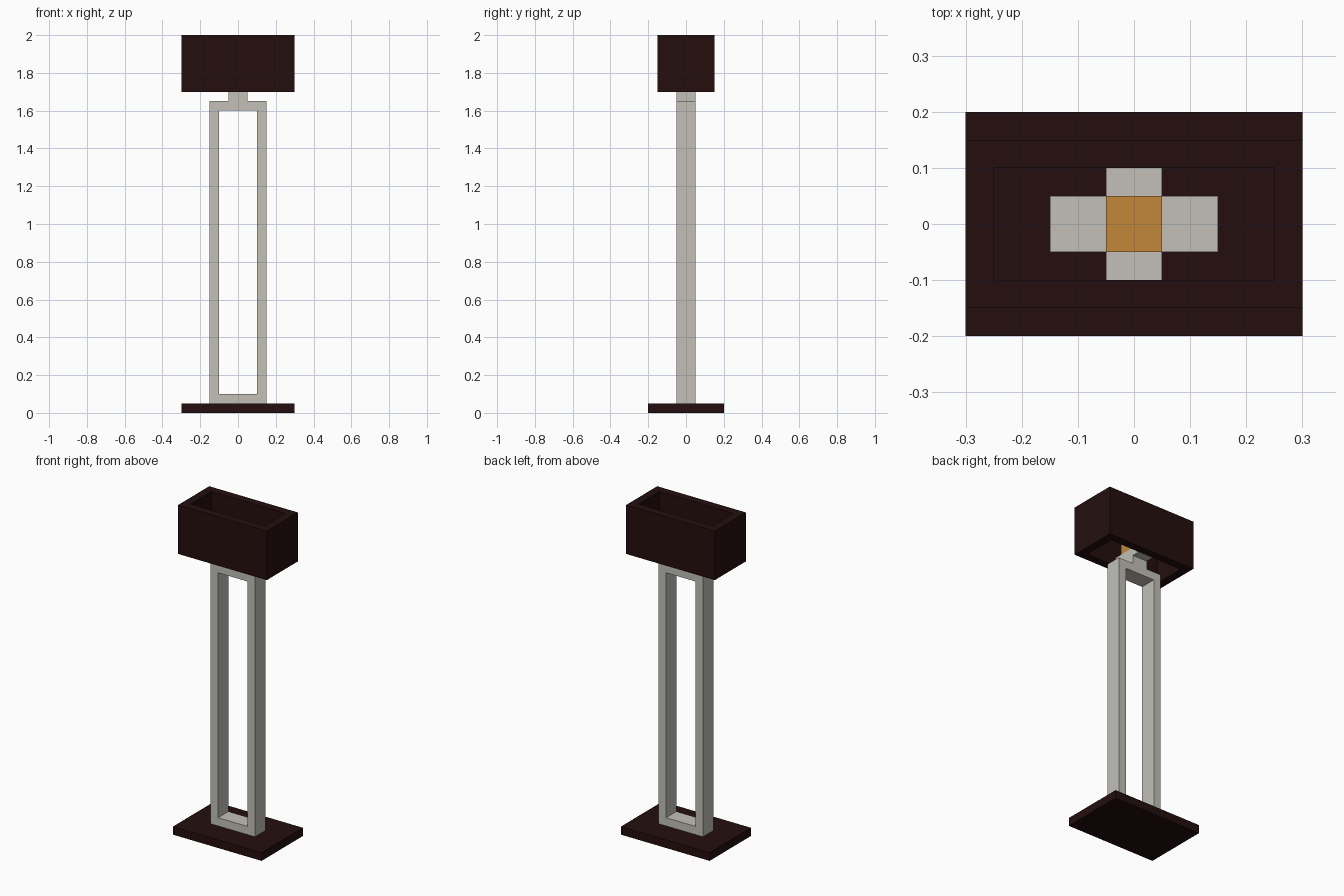
import bpy
import bmesh
from mathutils import Matrix, Vector

if "Cube" in bpy.data.objects:
    bpy.data.objects.remove(bpy.data.objects["Cube"], do_unlink=True)


def material(name, rgb):
    mat = bpy.data.materials.new(name)
    mat.use_nodes = True
    mat.diffuse_color = (*rgb, 1)
    mat.node_tree.nodes["Principled BSDF"].inputs["Base Color"].default_value = (*rgb, 1)
    return mat


def add_object(name, bm, mat):
    bmesh.ops.recalc_face_normals(bm, faces=bm.faces)
    mesh = bpy.data.meshes.new(name)
    bm.to_mesh(mesh)
    bm.free()
    mesh.materials.append(mat)
    obj = bpy.data.objects.new(name, mesh)
    bpy.context.collection.objects.link(obj)
    return obj


def box(name, size, bottom, mat):
    """Centred block resting at the height 'bottom'."""
    bm = bmesh.new()
    place = Matrix.Translation((0, 0, bottom + size[2] / 2)) @ Matrix.Diagonal((*size, 1))
    bmesh.ops.create_cube(bm, size=1, matrix=place)
    return add_object(name, bm, mat)


def hollow_box(name, size, bottom, axis, wall, mat):
    """Block with a rectangular opening running through it along 'axis'."""
    bm = bmesh.new()
    a, b = [i for i in range(3) if i != axis]
    loops = []
    for end in (-1, 1):
        for inset in (0, wall):
            loop = []
            for sa, sb in ((-1, -1), (1, -1), (1, 1), (-1, 1)):
                co = Vector((0, 0, bottom + size[2] / 2))
                co[axis] += end * size[axis] / 2
                co[a] += sa * (size[a] / 2 - inset)
                co[b] += sb * (size[b] / 2 - inset)
                loop.append(bm.verts.new(co))
            loops.append(loop)
    outer_1, inner_1, outer_2, inner_2 = loops
    for p, q in ((outer_1, inner_1), (inner_1, inner_2),
                 (inner_2, outer_2), (outer_2, outer_1)):
        for i in range(4):
            j = (i + 1) % 4
            bm.faces.new((p[i], p[j], q[j], q[i]))
    return add_object(name, bm, mat)


dark_wood = material("dark brown", (0.017, 0.0045, 0.004))
grey = material("warm light grey", (0.54, 0.525, 0.475))
amber = material("amber", (0.54, 0.245, 0.046))

# Foot and open rectangular stand
box("base", (0.6, 0.4, 0.05), 0, dark_wood)
hollow_box("stand_frame", (0.3, 0.1, 1.6), 0.05, 1, 0.05, grey)

# Neck and the crossbar that holds the shade
box("neck", (0.1, 0.1, 0.05), 1.65, grey)
box("shade_crossbar", (0.1, 0.2, 0.05), 1.7, grey)

# Bulb inside the open-ended shade
box("bulb", (0.1, 0.1, 0.1), 1.75, amber)
hollow_box("shade", (0.6, 0.3, 0.3), 1.7, 2, 0.05, dark_wood)
